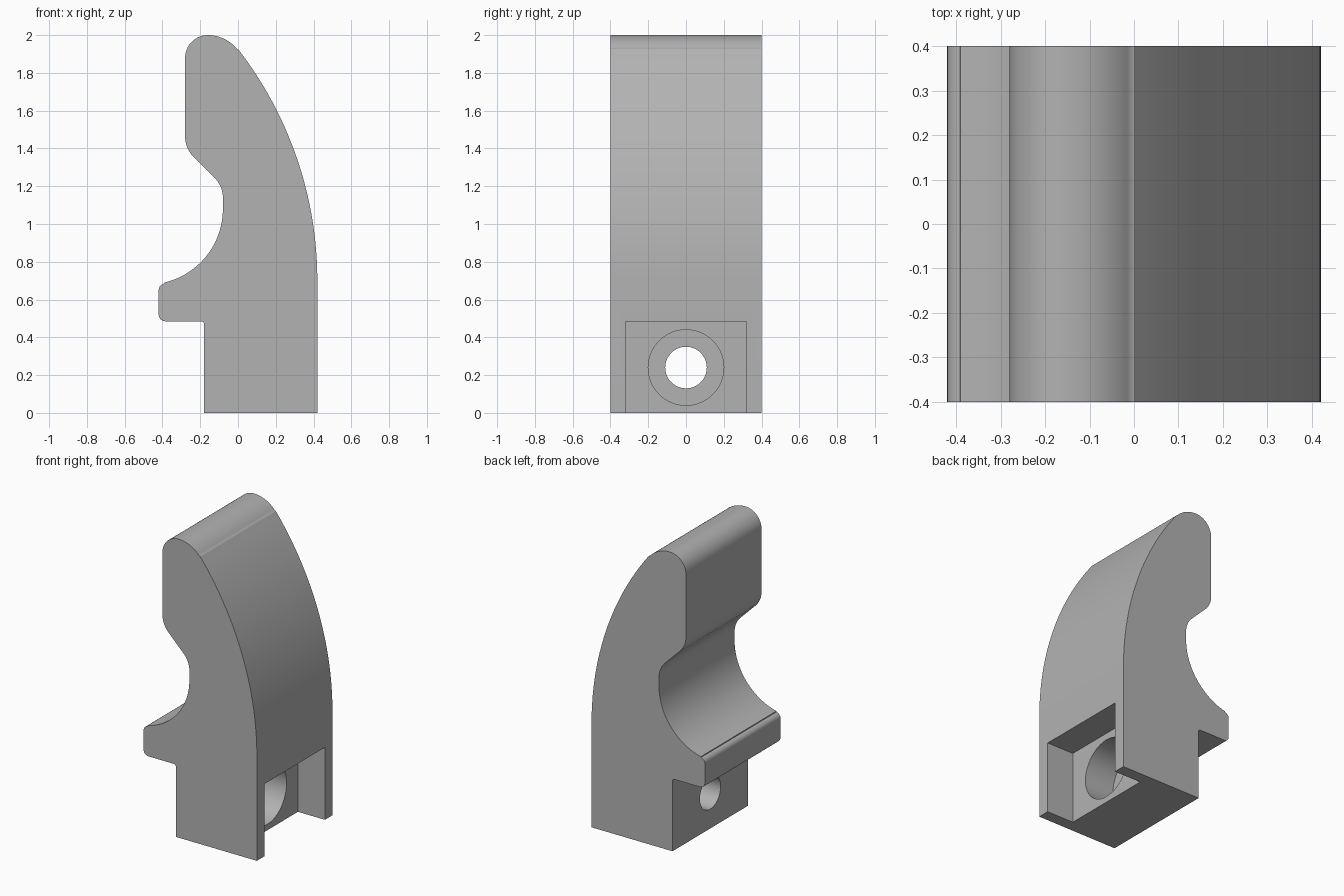
import bpy, bmesh
from math import sin, cos, radians, pi
from mathutils import Matrix

cube = bpy.data.objects.get("Cube")
if cube:
    bpy.data.objects.remove(cube, do_unlink=True)

grey = bpy.data.materials.new("plain grey")
grey.use_nodes = True
colour = (0.45, 0.45, 0.45, 1)
grey.diffuse_color = colour
grey.node_tree.nodes["Principled BSDF"].inputs["Base Color"].default_value = colour


def arc(cx, cz, r, start, end, steps):
    """Points on a circular arc, angles in degrees."""
    angles = [radians(start + (end - start) * i / steps) for i in range(steps + 1)]
    return [(cx + r * cos(a), cz + r * sin(a)) for a in angles]


def make_object(name, bm):
    bmesh.ops.recalc_face_normals(bm, faces=bm.faces)
    mesh = bpy.data.meshes.new(name)
    bm.to_mesh(mesh)
    bm.free()
    mesh.materials.append(grey)
    obj = bpy.data.objects.new(name, mesh)
    bpy.context.collection.objects.link(obj)
    return obj


def box_cutter(name, x0, x1, half_width, z0, z1):
    bm = bmesh.new()
    bmesh.ops.create_cube(bm, size=1, matrix=Matrix.Translation(
        ((x0 + x1) / 2, 0, (z0 + z1) / 2))
        @ Matrix.Diagonal((x1 - x0, 2 * half_width, z1 - z0, 1)))
    return make_object(name, bm)


def bore_cutter(name, x0, x1, r, z):
    bm = bmesh.new()
    bmesh.ops.create_cone(bm, cap_ends=True, segments=64, radius1=r, radius2=r,
                          depth=x1 - x0, matrix=Matrix.Translation(((x0 + x1) / 2, 0, z))
                          @ Matrix.Rotation(pi / 2, 4, 'Y'))
    return make_object(name, bm)


# Side profile, counter-clockwise from the foot
profile = [(-0.18, 0), (0.42, 0)]
profile += arc(-1.58, 0.7, 2.0, 0, 37.8, 32)           # long curved back
profile += arc(-0.16, 1.8, 0.2, 40, 90, 12)            # rounded tip
profile += arc(-0.16, 1.88, 0.12, 95, 180, 12)
profile += arc(-0.13, 1.462, 0.15, 180, 225, 8)        # chin
profile += arc(-0.23, 1.138, 0.15, 45, 0, 8)           # throat
profile += arc(-0.48, 1.08, 0.4, 0, -77, 28)           # cradle
profile += arc(-0.385, 0.65, 0.035, 100, 180, 6)       # lip
profile += arc(-0.385, 0.52, 0.035, 180, 270, 6)
profile += arc(-0.195, 0.47, 0.015, 90, 0, 4)          # inner corner under the lip

# Extruded jaw body
bm = bmesh.new()
face = bm.faces.new([bm.verts.new((x, -0.4, z)) for x, z in profile])
extruded = bmesh.ops.extrude_face_region(bm, geom=[face])["geom"]
bmesh.ops.translate(bm, vec=(0, 0.8, 0),
                    verts=[g for g in extruded if isinstance(g, bmesh.types.BMVert)])
body = make_object("jaw_body", bm)

# Open pocket, counterbore and bolt hole
cutters = [box_cutter("pocket_cutter", 0.22, 0.6, 0.32, -0.2, 0.485),
           bore_cutter("counterbore_cutter", 0.0, 0.3, 0.2, 0.24),
           bore_cutter("bolt_hole_cutter", -0.4, 0.1, 0.11, 0.24)]
bpy.ops.object.select_all(action='DESELECT')
bpy.context.view_layer.objects.active = body
body.select_set(True)
for cutter in cutters:
    cutter.hide_render = True
    cut = body.modifiers.new(cutter.name, 'BOOLEAN')
    cut.operation = 'DIFFERENCE'
    cut.solver = 'EXACT'
    cut.object = cutter
    bpy.ops.object.modifier_apply(modifier=cut.name)
    bpy.data.objects.remove(cutter, do_unlink=True)

bpy.ops.object.shade_smooth_by_angle(angle=radians(30))
